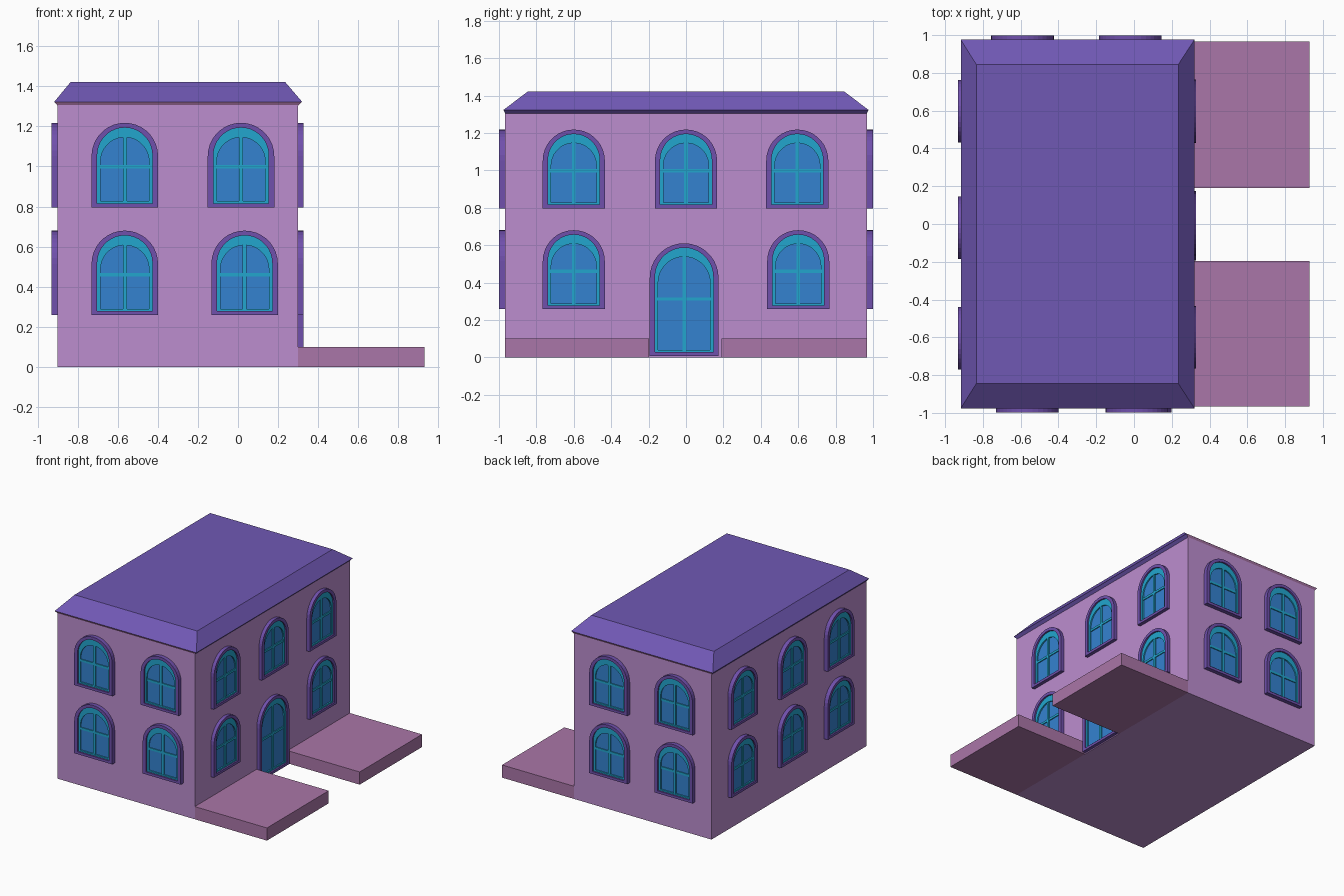
import bpy, bmesh, math
from mathutils import Matrix, Vector

if "Cube" in bpy.data.objects:
    bpy.data.objects.remove(bpy.data.objects["Cube"])


def srgb(r, g, b):
    f = lambda c: ((c / 255 + 0.055) / 1.055) ** 2.4
    return (f(r), f(g), f(b), 1)


def material(name, rgb):
    m = bpy.data.materials.new(name)
    m.diffuse_color = srgb(*rgb)
    m.use_nodes = True
    m.node_tree.nodes["Principled BSDF"].inputs["Base Color"].default_value = m.diffuse_color
    return m


WALL = material("lilac wall", (188, 141, 207))
SLAB = material("mauve terrace", (170, 118, 168))
ROOF = material("violet roof", (112, 88, 180))
FRAME = material("purple frame", (112, 80, 172))
SASH = material("teal sash", (34, 166, 206))
GLASS = material("blue glass", (52, 130, 208))


def finish(name, bm, mats, fix=True):
    if fix:
        bmesh.ops.recalc_face_normals(bm, faces=bm.faces)
    me = bpy.data.meshes.new(name)
    bm.to_mesh(me)
    bm.free()
    for m in mats:
        me.materials.append(m)
    ob = bpy.data.objects.new(name, me)
    bpy.context.collection.objects.link(ob)
    return ob


def add_box(bm, x0, x1, y0, y1, z0, z1, index=0):
    mat = Matrix.Translation(((x0 + x1) / 2, (y0 + y1) / 2, (z0 + z1) / 2)) @ \
        Matrix.Diagonal((x1 - x0, y1 - y0, z1 - z0, 1))
    geo = bmesh.ops.create_cube(bm, size=1, matrix=mat)
    for f in {f for v in geo["verts"] for f in v.link_faces}:
        f.material_index = index


def box(name, mat, *dims):
    bm = bmesh.new()
    add_box(bm, *dims)
    return finish(name, bm, [mat])


# House body and the two terraces either side of the door
Y = 0.967
box("house_body", WALL, -0.90, 0.30, -Y, Y, 0, 1.31)
box("terrace_front", SLAB, 0.30, 0.93, -Y, -0.197, 0, 0.10)
box("terrace_back", SLAB, 0.30, 0.93, 0.19, Y, 0, 0.10)

# Hipped roof with flat top: stacked rectangles, slanted eave underneath
bm = bmesh.new()
rings = []
for x0, x1, y, z in ((-0.90, 0.30, 0.965, 1.303), (-0.917, 0.32, 0.976, 1.323),
                     (-0.835, 0.235, 0.845, 1.422)):
    rings.append([bm.verts.new(p) for p in
                  ((x0, -y, z), (x1, -y, z), (x1, y, z), (x0, y, z))])
for a, b in zip(rings, rings[1:]):
    for i in range(4):
        j = (i + 1) % 4
        f = bm.faces.new((a[i], a[j], b[j], b[i]))
        # eave edges on the short sides show the terrace colour
        f.material_index = 1 if a is rings[0] and i in (0, 2) else 0
bm.faces.new(rings[0][::-1])
bm.faces.new(rings[-1])
finish("roof", bm, [ROOF, SLAB])


def arch(half, z0, z1, n=18):
    """Round-topped outline: bottom right, over the arch, bottom left."""
    spring = z1 - half
    pts = [(half, z0)]
    pts += [(half * math.cos(math.pi * i / n), spring + half * math.sin(math.pi * i / n))
            for i in range(n + 1)]
    return pts + [(-half, z0)]


def arch_ring(bm, outer, inner, depth, index):
    """Band between two arches, standing out from the wall towards -y."""
    loops = [[bm.verts.new((u, -d, z)) for u, z in pts] for pts, d in
             ((outer, 0), (outer, depth), (inner, depth), (inner, 0))]
    n = len(outer)
    for a, b in zip(loops, loops[1:]):
        for i in range(n):
            j = (i + 1) % n
            bm.faces.new((a[i], a[j], b[j], b[i])).material_index = index
    return loops


def opening(name, placement, half, z0, z1, bar):
    bm = bmesh.new()
    outer = arch(half, z0, z1)
    middle = arch(half - 0.028, z0 + 0.02, z1 - 0.024)
    inner = arch(half - 0.045, z0 + 0.031, z1 - 0.072)
    # raised surround, sash band
    arch_ring(bm, outer, middle, 0.032, 0)
    arch_ring(bm, middle, inner, 0.02, 1)
    bmesh.ops.recalc_face_normals(bm, faces=bm.faces)
    # glass pane facing outwards
    pane = bm.faces.new([bm.verts.new((u, -0.01, z)) for u, z in inner])
    pane.material_index = 2
    pane.normal_update()
    if pane.normal.y > 0:
        pane.normal_flip()
    # cross bars
    w = half - 0.043
    add_box(bm, -0.01, 0.01, -0.018, -0.008, z0 + 0.03, z1 - 0.07, 1)
    add_box(bm, -w, w, -0.017, -0.008, bar - 0.009, bar + 0.009, 1)
    ob = finish(name, bm, [FRAME, SASH, GLASS], fix=False)
    ob.matrix_world = placement


# Window centres (along the wall) for each side: lower row, upper row
SIDES = {
    "front": (0, lambda u: (u, -Y, 0), (-0.565, 0.033), (-0.565, 0.015)),
    "right": (90, lambda u: (0.295, u, 0), (-0.60, 0.60), (-0.60, 0.0, 0.595)),
    "back": (180, lambda u: (u, Y, 0), (-0.59, -0.02), (-0.59, -0.02)),
    "left": (-90, lambda u: (-0.90, u, 0), (-0.605, -0.02, 0.597), (-0.605, -0.02, 0.597)),
}
for side, (angle, at, lower, upper) in SIDES.items():
    turn = Matrix.Rotation(math.radians(angle), 4, 'Z')
    for row, centres, z0 in (("lower", lower, 0.258), ("upper", upper, 0.796)):
        for k, u in enumerate(centres):
            opening(f"{side}_{row}_window_{k + 1}",
                    Matrix.Translation(Vector(at(u))) @ turn,
                    0.166, z0, z0 + 0.422, z0 + 0.202)

# Arched front door on the right side
opening("door", Matrix.Translation((0.295, -0.01, 0)) @ Matrix.Rotation(math.pi / 2, 4, 'Z'),
        0.184, 0.008, 0.61, 0.312)
